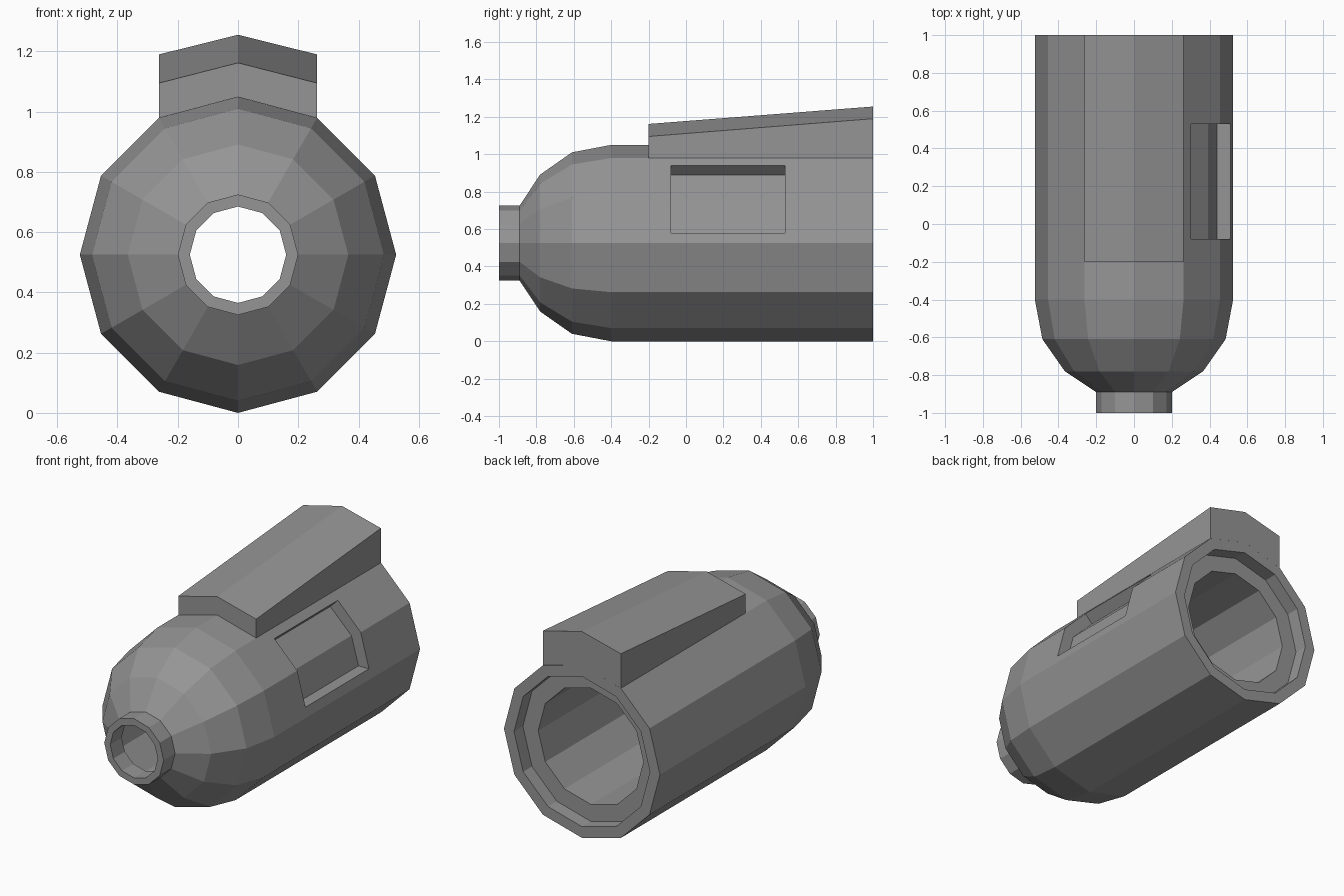
import bpy, bmesh
from math import sin, cos, pi

cube = bpy.data.objects.get("Cube")
if cube:
    bpy.data.objects.remove(cube, do_unlink=True)

SIDES, CENTRE = 12, 0.525

grey = bpy.data.materials.new("plain_grey")
grey.use_nodes = True
colour = (0.3, 0.3, 0.3, 1)
grey.diffuse_color = colour
grey.node_tree.nodes["Principled BSDF"].inputs["Base Color"].default_value = colour


def finish(bm, name):
    bmesh.ops.recalc_face_normals(bm, faces=bm.faces)
    mesh = bpy.data.meshes.new(name)
    bm.to_mesh(mesh)
    bm.free()
    mesh.materials.append(grey)
    obj = bpy.data.objects.new(name, mesh)
    bpy.context.collection.objects.link(obj)
    return obj


def loft(name, loops, closed=False):
    """Skin matching loops of points, capped or joined end to end."""
    bm = bmesh.new()
    rows = [[bm.verts.new(p) for p in loop] for loop in loops]
    pairs = list(zip(rows, rows[1:]))
    if closed:
        pairs.append((rows[-1], rows[0]))
    else:
        bm.faces.new(rows[0])
        bm.faces.new(rows[-1])
    for a, b in pairs:
        for i in range(len(a)):
            j = (i + 1) % len(a)
            bm.faces.new((a[i], a[j], b[j], b[i]))
    return finish(bm, name)


def ring(y, r):
    return [(r * cos(2 * pi * i / SIDES), y, CENTRE + r * sin(2 * pi * i / SIDES))
            for i in range(SIDES)]


# Hollow body: outer skin from nozzle to rear rim, then back through the bore
outer = [(-1, 0.2), (-0.89, 0.2), (-0.78, 0.366), (-0.61, 0.485), (-0.4, 0.525), (1, 0.525)]
inner = [(1, 0.457), (0.915, 0.457), (0.915, 0.354), (-0.7, 0.354), (-0.89, 0.16), (-1, 0.16)]
body = loft("body", [ring(y, r) for y, r in outer + inner], closed=True)

# Recessed side window following the faceted wall
section = [(0.44, 0.58), (0.6, 0.58), (0.6, 0.86), (0.4, 1.04), (0.25, 0.89), (0.392, 0.751)]
cutter = loft("window_cutter", [[(x, y, z) for x, z in section] for y in (-0.08, 0.53)])
cutter.hide_render = True
cutter.hide_set(True)
recess = body.modifiers.new("window_recess", "BOOLEAN")
recess.operation = "DIFFERENCE"
recess.solver = "EXACT"
recess.object = cutter
bpy.context.view_layer.objects.active = body
bpy.ops.object.modifier_apply(modifier=recess.name)
bpy.data.objects.remove(cutter, do_unlink=True)


# Sloping ridged housing on top of the body
def housing_section(y, side, ridge):
    return [(-0.262, y, 0.98), (0, y, 1.05), (0.262, y, 0.98),
            (0.262, y, side), (0, y, ridge), (-0.262, y, side)]


loft("top_housing", [housing_section(-0.2, 1.095, 1.162), housing_section(1, 1.19, 1.255)])
